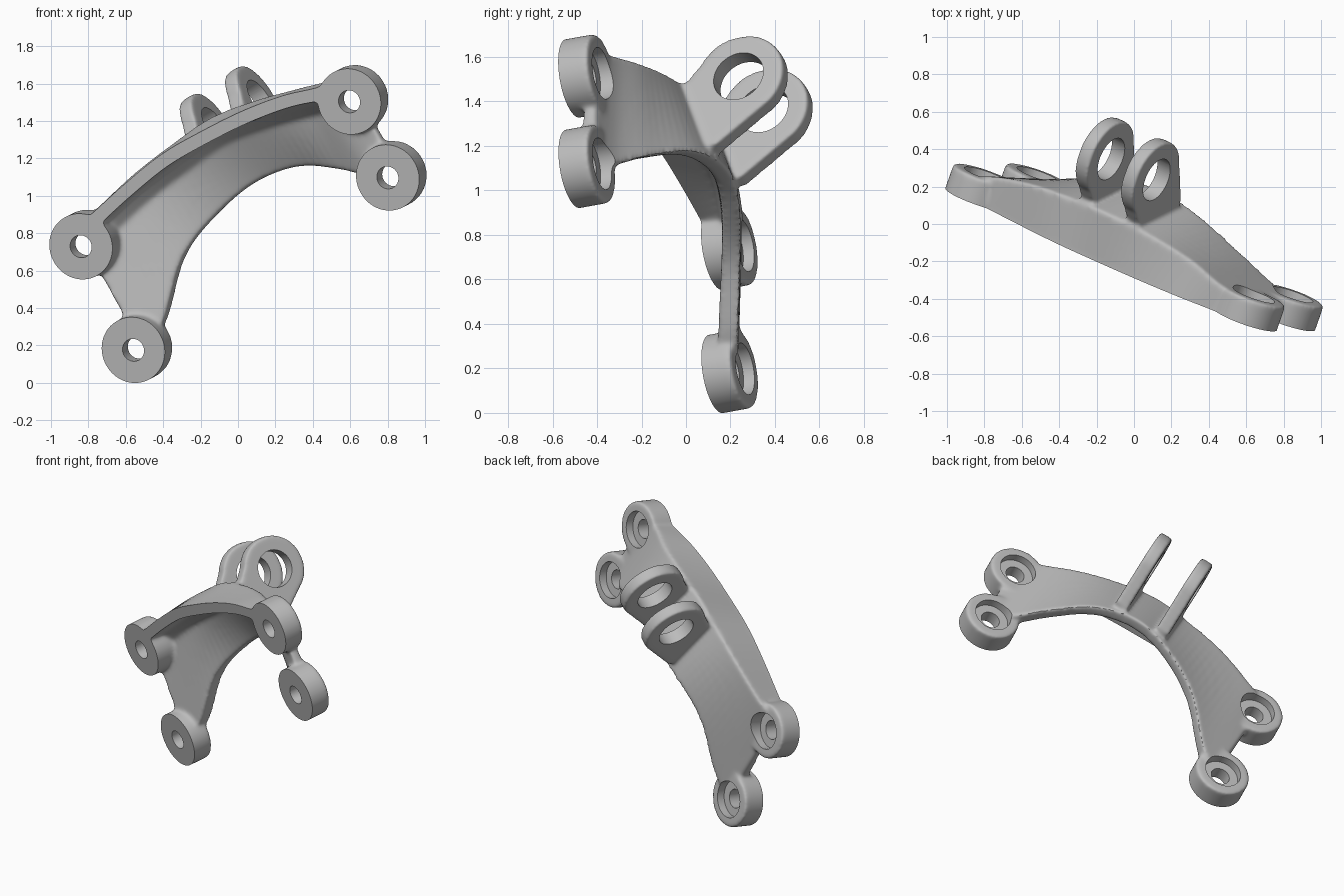
import bpy, bmesh, math
from mathutils import Matrix, Vector

if "Cube" in bpy.data.objects:
    bpy.data.objects.remove(bpy.data.objects["Cube"])

# Bracket frame: X along the span, Y away from the mounting plane, Z across the span
W = Vector((0.326, 0.930, 0.167)).normalized()
U = Vector((0.797, -0.363, 0.482))
U = (U - W * U.dot(W)).normalized()
V = U.cross(W)
FRAME = Matrix((U, W, V)).transposed().to_4x4()
FRAME.translation = (0.006, -0.19, 0.876)

GREY = (0.5, 0.5, 0.5, 1)
metal = bpy.data.materials.new("grey_metal")
metal.use_nodes = True
metal.diffuse_color = GREY
metal.node_tree.nodes["Principled BSDF"].inputs["Base Color"].default_value = GREY


def finish(name, bm):
    bmesh.ops.recalc_face_normals(bm, faces=bm.faces)
    mesh = bpy.data.meshes.new(name)
    bm.to_mesh(mesh)
    bm.free()
    mesh.materials.append(metal)
    obj = bpy.data.objects.new(name, mesh)
    bpy.context.collection.objects.link(obj)
    obj.matrix_world = FRAME
    return obj


def loft(bm, rings):
    """Skin a list of point rings and cap both ends."""
    loops = [[bm.verts.new(p) for p in ring] for ring in rings]
    n = len(loops[0])
    for a, b in zip(loops, loops[1:]):
        for i in range(n):
            j = (i + 1) % n
            bm.faces.new((a[i], a[j], b[j], b[i]))
    bm.faces.new(loops[0])
    bm.faces.new(loops[-1])


def circle(r, steps=72):
    return [(r * math.cos(2 * math.pi * k / steps), r * math.sin(2 * math.pi * k / steps))
            for k in range(steps)]


def lathe(bm, centre, profile):
    """Turn (radius, depth) points about the bolt axis."""
    x, z = centre
    loft(bm, [[(x + a, y, z + b) for a, b in circle(r)] for r, y in profile])


def catmull(a, b, c, d, t):
    return [q + t / 2 * (r - p + t * (2 * p - 5 * q + 4 * r - s + t * (3 * (q - r) + s - p)))
            for p, q, r, s in zip(a, b, c, d)]


# Stations: span, front lip height, crest depth, crest height, edge depth, edge height, hollow
stations = [
    (-0.88, 0.41, 0.12, 0.41, 0.12, -0.32, 0.8),
    (-0.72, 0.43, 0.18, 0.45, 0.18, -0.26, 0.85),
    (-0.47, 0.475, 0.235, 0.505, 0.285, -0.01, 0.95),
    (-0.20, 0.51, 0.26, 0.535, 0.385, 0.10, 1.0),
    (0.06, 0.505, 0.27, 0.55, 0.43, 0.135, 1.0),
    (0.33, 0.485, 0.25, 0.505, 0.385, 0.085, 1.0),
    (0.57, 0.445, 0.21, 0.445, 0.27, -0.045, 0.95),
    (0.75, 0.39, 0.15, 0.40, 0.17, -0.17, 0.85),
    (0.91, 0.35, 0.12, 0.35, 0.12, -0.22, 0.8)]
FRONT = -0.06   # stock left in front of the mounting plane, trimmed off later


def section(s):
    x, zf, yk, zk, yl, zl, k = s
    pts = [(FRONT, zf), (0, zf), (yk, zk), (yl, zl), (k * (yl - 0.085), zl - 0.005),
           (k * (yk - 0.02), zk - 0.17), (k * (yk - 0.09), zk - 0.10),
           (0, zf - 0.07), (FRONT, zf - 0.07)]
    return [(x, y, z) for y, z in pts]


# Hollow arched body
body_bm = bmesh.new()
rings = []
for i in range(len(stations) - 1):
    quad = [stations[max(0, min(len(stations) - 1, i + o))] for o in (-1, 0, 1, 2)]
    rings += [section(catmull(*quad, t / 6)) for t in range(6)]
rings.append(section(stations[-1]))
loft(body_bm, rings)

# Two lugs standing on the crest
LUG_Y, LUG_Z, LUG_R = 0.54, 0.50, 0.213
arc = [(LUG_Y + LUG_R * math.cos(math.radians(a)), LUG_Z + LUG_R * math.sin(math.radians(a)))
       for a in range(-45, 156, 5)]
outline = arc + [(0.27, 0.51), (0.37, 0.17), (0.43, 0.16)]
for x in (-0.105, 0.2):
    loft(body_bm, [[(x + side, y, z) for y, z in outline] for side in (-0.043, 0.043)])

# Four bolt pads
PADS = [(-0.863, 0.312), (-0.907, -0.307), (0.888, 0.232), (0.855, -0.222)]
for centre in PADS:
    lathe(body_bm, centre, [(0.179, FRONT), (0.179, 0.14)])
body = finish("bracket_body", body_bm)

# Cutter for bolt holes, counterbores and the pin hole
drill_bm = bmesh.new()
for centre in PADS:
    lathe(drill_bm, centre, [(0.061, -0.2), (0.061, 0.088), (0.117, 0.088), (0.122, 0.4)])
loft(drill_bm, [[(x, LUG_Y + a, LUG_Z + b) for a, b in circle(0.12)] for x in (-0.4, 0.5)])
drill = finish("hole_cutter", drill_bm)

# Cutter that trims the mounting plane flat
trim_bm = bmesh.new()
bmesh.ops.create_cube(trim_bm, size=1, matrix=Matrix.Translation((0, -0.15, 0))
                      @ Matrix.Diagonal((3, 0.3, 2, 1)))
trim = finish("mounting_plane_cutter", trim_bm)

# Fuse, fillet, trim and drill
remesh = body.modifiers.new("fuse", 'REMESH')
remesh.mode = 'VOXEL'
remesh.voxel_size = 0.0105
fillet = body.modifiers.new("fillet", 'SMOOTH')
fillet.factor = 0.5
fillet.iterations = 18
for cutter in (trim, drill):
    cutter.hide_render = True
    cut = body.modifiers.new(cutter.name, 'BOOLEAN')
    cut.operation = 'DIFFERENCE'
    cut.solver = 'EXACT'
    cut.object = cutter
bpy.context.view_layer.update()
deps = bpy.context.evaluated_depsgraph_get()
fused = bpy.data.meshes.new_from_object(body.evaluated_get(deps))
body.modifiers.clear()
body.data = fused
fused.materials.clear()
fused.materials.append(metal)
for cutter in (trim, drill):
    bpy.data.objects.remove(cutter)

# Smooth shading with sharp machined edges
bpy.ops.object.select_all(action='DESELECT')
body.select_set(True)
bpy.context.view_layer.objects.active = body
bpy.ops.object.shade_smooth_by_angle(angle=math.radians(35))
